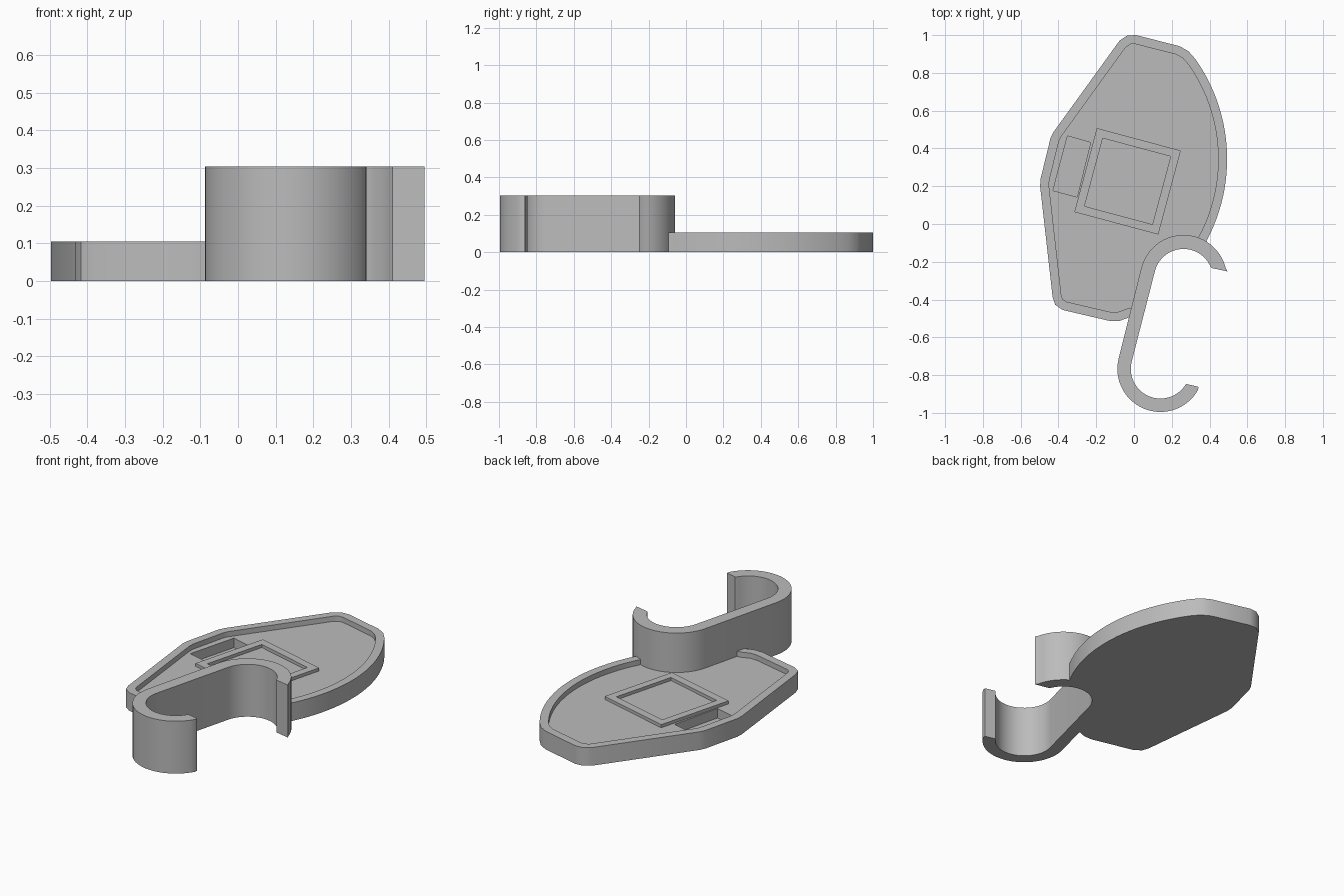
import bpy, bmesh, math
from mathutils import Vector

if "Cube" in bpy.data.objects:
    bpy.data.objects.remove(bpy.data.objects["Cube"])

grey = bpy.data.materials.new("plain grey")
grey.diffuse_color = (0.5, 0.5, 0.5, 1)
grey.use_nodes = True
grey.node_tree.nodes["Principled BSDF"].inputs["Base Color"].default_value = grey.diffuse_color


def arc(cx, cy, r, a0, a1, n):
    """Points along a circular arc, angles in degrees."""
    angles = [math.radians(a0 + (a1 - a0) * i / n) for i in range(n + 1)]
    return [(cx + r * math.cos(a), cy + r * math.sin(a)) for a in angles]


def square(half):
    """Square turned with the plate's 15 degree slant."""
    return arc(-0.034, 0.226, half * math.sqrt(2), 30, 300, 3)


def inset(points, d):
    """Shift an open path to its left by d with mitred corners."""
    pts = [Vector(p) for p in points]
    dirs = [(b - a).normalized() for a, b in zip(pts, pts[1:])]
    out = []
    for i, p in enumerate(pts):
        a, b = dirs[max(i - 1, 0)], dirs[min(i, len(dirs) - 1)]
        t = (a + b).normalized()
        out.append(tuple(p + Vector((-t.y, t.x)) * d / t.dot(a)))
    return out


def prism(name, outline, z0, z1):
    """Extrude a closed outline from z0 to z1."""
    bm = bmesh.new()
    face = bm.faces.new([bm.verts.new((x, y, z0)) for x, y in outline])
    ext = bmesh.ops.extrude_face_region(bm, geom=[face])
    moved = [v for v in ext["geom"] if isinstance(v, bmesh.types.BMVert)]
    bmesh.ops.translate(bm, verts=moved, vec=(0, 0, z1 - z0))
    bmesh.ops.recalc_face_normals(bm, faces=bm.faces)
    mesh = bpy.data.meshes.new(name)
    bm.to_mesh(mesh)
    bm.free()
    mesh.materials.append(grey)
    obj = bpy.data.objects.new(name, mesh)
    bpy.context.collection.objects.link(obj)
    return obj


def cut(target, cutter):
    """Subtract the cutter, apply, and drop the helper."""
    cutter.hide_render = True
    mod = target.modifiers.new("cut", 'BOOLEAN')
    mod.operation, mod.solver, mod.object = 'DIFFERENCE', 'EXACT', cutter
    bpy.context.view_layer.objects.active = target
    bpy.ops.object.modifier_apply(modifier=mod.name)
    bpy.data.objects.remove(cutter)


FLOOR, RIM = 0.075, 0.105

# Plate: curved right side, rounded corners, ends buried in the hook
edge = arc(-0.425, 0.344, 0.918, -28.2, 35.2, 24) + [
    (0.288, 0.915), (0.24, 0.942), (0.01, 1.0), (-0.035, 0.998), (-0.077, 0.97),
    (-0.426, 0.487), (-0.442, 0.455), (-0.495, 0.238), (-0.497, 0.2),
    (-0.431, -0.386), (-0.417, -0.428), (-0.378, -0.455),
    (-0.13, -0.513), (-0.077, -0.513), (-0.019, -0.492)]
plate = prism("plate", edge + [(0.012, -0.49)] + arc(0.262, -0.288, 0.195, 165, 56, 10), 0, RIM)

# Recess inside the rim, open toward the hook
cut(plate, prism("recess_cutter", inset(edge, 0.047) +
                 [(0.03, -0.44), (0.13, -0.3), (0.3, -0.2)], FLOOR, 0.2))

# Deep slot beside the frame
cut(plate, prism("slot_cutter", [(-0.352, 0.466), (-0.23, 0.431), (-0.301, 0.143),
                                 (-0.429, 0.177)], 0.02, 0.2))

# Raised square frame on the recess floor
frame = prism("frame", square(0.23), FLOOR - 0.005, FLOOR + 0.018)
cut(frame, prism("frame_cutter", square(0.186), 0, 0.2))

# Double-ended hook: two arcs joined by a slanted stem
hook = prism("hook",
             [(0.495, -0.251)] + arc(0.262, -0.288, 0.23, 14, 165, 28)
             + arc(0.14, -0.767, 0.228, 165, 331, 30)
             + [(0.341, -0.862), (0.278, -0.847)]
             + arc(0.14, -0.767, 0.157, 326, 165, 28)
             + arc(0.262, -0.288, 0.156, 165, 24, 26) + [(0.41, -0.233)], 0, 0.303)

# Smooth the curves, keep the edges crisp
bpy.ops.object.select_all(action='DESELECT')
for obj in (plate, frame, hook):
    obj.select_set(True)
bpy.context.view_layer.objects.active = plate
bpy.ops.object.shade_smooth_by_angle(angle=math.radians(35))
